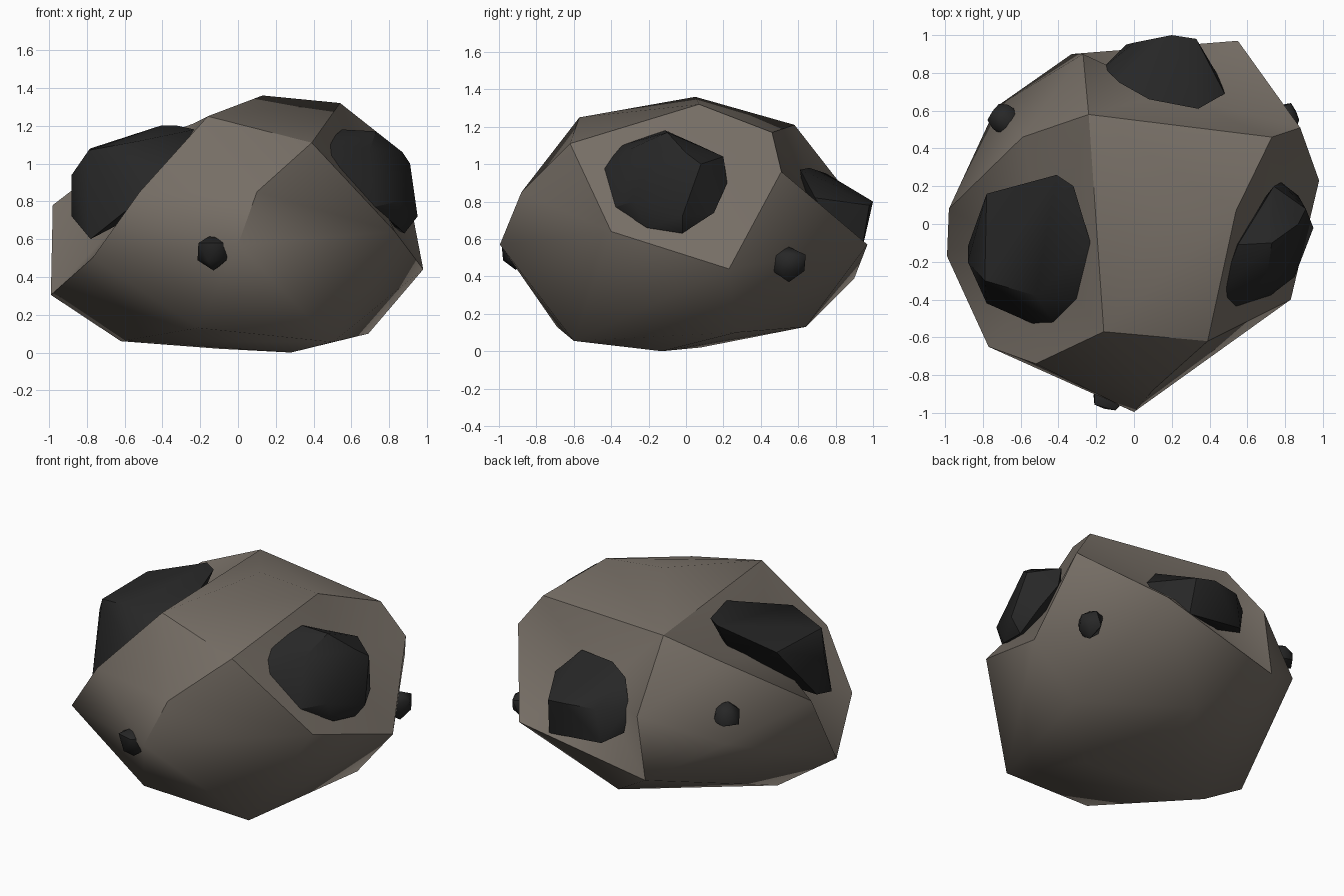
import bpy, bmesh, math, random
from mathutils import Vector

if "Cube" in bpy.data.objects:
    bpy.data.objects.remove(bpy.data.objects["Cube"])

random.seed(4)


def material(name, colour):
    m = bpy.data.materials.new(name)
    m.diffuse_color = (*colour, 1)
    m.use_nodes = True
    m.node_tree.nodes["Principled BSDF"].inputs["Base Color"].default_value = m.diffuse_color
    return m


stone = material("stone", (0.18, 0.155, 0.13))
dark = material("dark_ore", (0.02, 0.02, 0.02))


def wrap(points):
    """Convex faceted solid around a few corner points."""
    bm = bmesh.new()
    for p in points:
        bm.verts.new(p)
    bmesh.ops.convex_hull(bm, input=bm.verts[:])
    bmesh.ops.delete(bm, geom=[v for v in bm.verts if not v.link_faces], context='VERTS')
    return bm


def finish(bm, name, mat):
    bmesh.ops.recalc_face_normals(bm, faces=bm.faces[:])
    mesh = bpy.data.meshes.new(name)
    bm.to_mesh(mesh)
    bm.free()
    mesh.materials.append(mat)
    ob = bpy.data.objects.new(name, mesh)
    bpy.context.collection.objects.link(ob)
    return ob


def corner(bm, p):
    return min(bm.verts, key=lambda v: (v.co - Vector(p)).length)


def dent(bm, rim, centre, extra=()):
    """Replace the skin inside a rim with a shallow hollow."""
    loop = [corner(bm, p) for p in rim]
    inside = set(loop) | {corner(bm, p) for p in extra}
    bmesh.ops.delete(bm, geom=[f for f in bm.faces if set(f.verts) <= inside],
                     context='FACES')
    mid = bm.verts.new(centre)
    for a, b in zip(loop, loop[1:] + loop[:1]):
        bm.faces.new((a, b, mid))
    bmesh.ops.holes_fill(bm, edges=bm.edges[:], sides=0)


def crease(bm, path):
    """Mark a run of edges sharp."""
    vs = [corner(bm, p) for p in path]
    for a, b in zip(vs, vs[1:]):
        e = bm.edges.get((a, b))
        if e:
            e.smooth = False


# Boulder: rims of the three hollow facets, then the rounded rest
ridge, brow = (-.16, -.57, 1.25), (.39, -.62, 1.11)
back_l, back_r, peak = (-.24, .58, 1.21), (.73, .46, 1.17), (.13, .05, 1.36)
shoulder = (.88, .51, .96)
left_rim = [(-.98, .08, .78), (-.99, -.17, .305), (-.77, -.65, .5), (-.52, -.74, .85),
            ridge, back_l, (-.59, .46, 1.08)]
right_rim = [brow, (.54, .07, 1.32), back_r, shoulder, (.98, .23, .44), (.83, -.40, .64)]
back_rim = [back_r, back_l, (-.27, .90, .80), (-.33, .90, .39), (.55, .97, .57), shoulder]
front_edge = [ridge, brow, (.10, -.88, .85), (0, -.995, .57)]
rounded = [peak, (-.73, .62, .63), (.5, -.6, .055), (-.21, -.69, .13), (-.62, -.08, .06),
           (.28, -.13, 0), (-.1, .08, .02), (.05, .64, .13), (.69, .27, .10)]

bm = wrap(dict.fromkeys(left_rim + right_rim + back_rim + front_edge + rounded))
dent(bm, left_rim, (-.45, -.22, .88), [peak])
dent(bm, right_rim, (.70, .06, .91))
dent(bm, back_rim, (.18, .69, .79))
for f in bm.faces:
    f.smooth = True
for rim in (left_rim, right_rim, back_rim):
    crease(bm, rim + rim[:1])
crease(bm, front_edge)
finish(bm, "boulder", stone)


def lump(name, points, angle=35):
    ob = finish(wrap(points), name, dark)
    bpy.ops.object.select_all(action='DESELECT')
    ob.select_set(True)
    bpy.context.view_layer.objects.active = ob
    bpy.ops.object.shade_smooth_by_angle(angle=math.radians(angle))


# Large ore lumps set into the hollows
lump("ore_left", [
    (-.88, -.12, .72), (-.88, -.2, .94), (-.78, .16, 1.08), (-.41, .26, 1.2),
    (-.32, .2, 1.2), (-.23, -.1, 1.18), (-.29, -.4, 1.06), (-.42, -.53, .92),
    (-.53, -.53, .8), (-.78, -.42, .6), (-.79, -.3, 1.07), (-.52, -.38, 1.12),
    (-.4, 0, .8)])
lump("ore_right", [
    (.5, -.47, .95), (.46, -.35, 1.1), (.55, -.11, 1.18), (.7, .07, 1.1),
    (.74, .2, 1.04), (.78, .22, .9), (.87, .15, .74), (.88, -.02, .63),
    (.85, -.21, .66), (.72, -.38, .77), (.73, -.1, 1.17), (.87, 0, 1.06),
    (.91, .08, 1.0), (.95, -.02, .72), (.85, -.28, .8), (.7, -.3, 1.08),
    (.5, -.1, .8)])
lump("ore_back", [
    (.48, .69, .82), (.34, .61, .97), (.08, .66, .98), (-.08, .75, .95),
    (-.16, .83, .8), (-.13, .84, .63), (-.04, .95, .58), (.35, .94, .54),
    (.46, .76, .7), (.2, 1, .8), (.33, .98, .78), (0, .96, .8), (.2, .65, .65)])


# Small ore pebbles: jittered balls half sunk in the stone
def pebble(name, centre, radii):
    bm = bmesh.new()
    bmesh.ops.create_icosphere(bm, subdivisions=1, radius=1)
    pts = []
    for v in bm.verts:
        k = random.uniform(0.9, 1.15)
        pts.append([c + v.co[i] * radii[i] * k for i, c in enumerate(centre)])
    bm.free()
    lump(name, pts, 50)


pebble("ore_pebble_front", (-.13, -.91, .53), (.1, .08, .1))
pebble("ore_pebble_left", (-.69, .55, .79), (.085, .09, .08))
pebble("ore_pebble_right", (.81, .55, .47), (.07, .095, .09))
